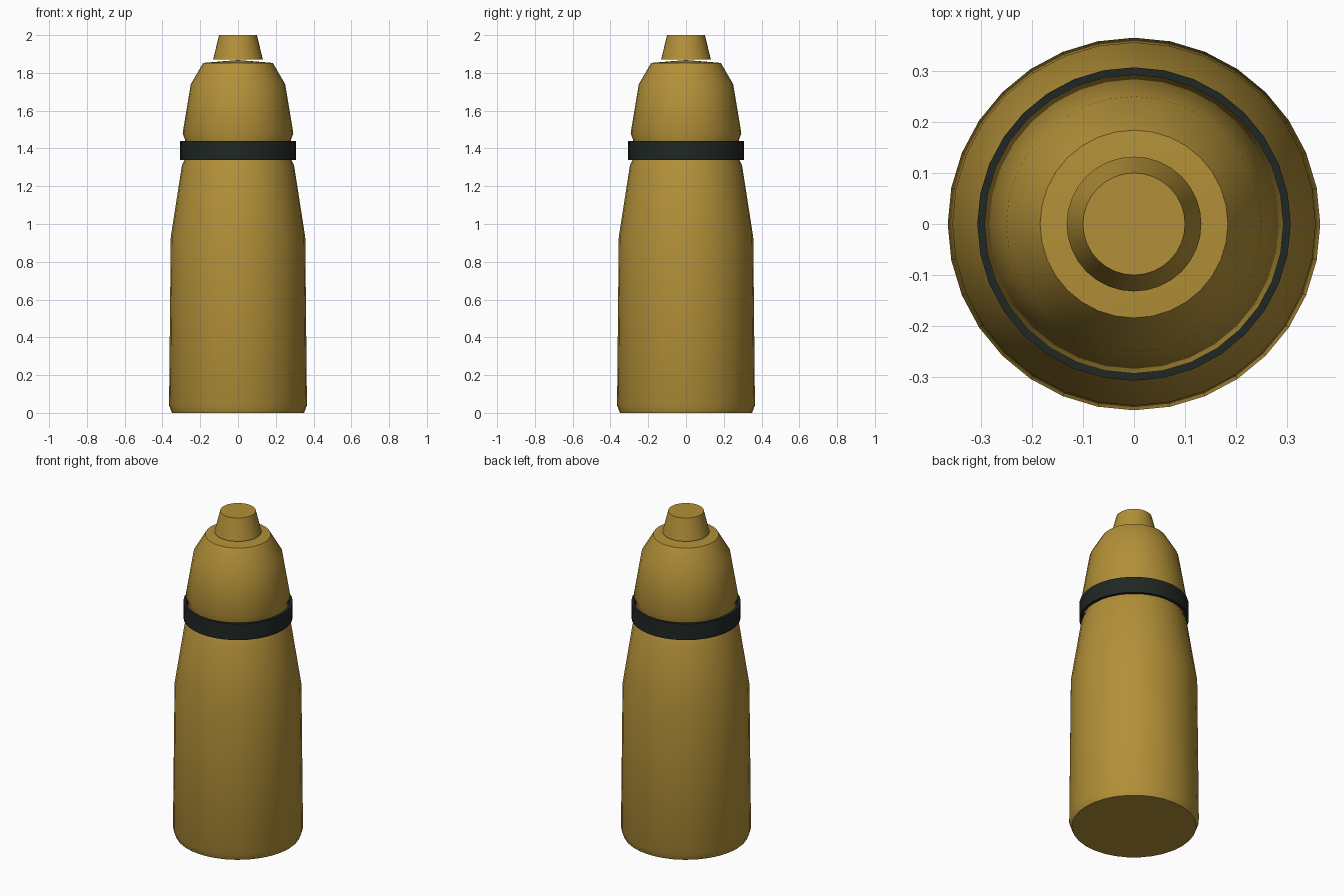
import bpy, bmesh, math

if "Cube" in bpy.data.objects:
    bpy.data.objects.remove(bpy.data.objects["Cube"])

SIDES = 32


def material(name, color):
    m = bpy.data.materials.new(name)
    m.diffuse_color = (*color, 1)
    m.use_nodes = True
    m.node_tree.nodes["Principled BSDF"].inputs["Base Color"].default_value = m.diffuse_color
    return m


def lathe(name, profile, mat, closed=False):
    """Revolve (radius, z) points around z; radius 0 becomes a pole."""
    bm = bmesh.new()
    verts = [bm.verts.new((r, 0, z)) for r, z in profile]
    pairs = list(zip(verts, verts[1:]))
    if closed:
        pairs.append((verts[-1], verts[0]))
    edges = [bm.edges.new(p) for p in pairs]
    bmesh.ops.spin(bm, geom=verts + edges, cent=(0, 0, 0), axis=(0, 0, 1),
                   angle=math.tau, steps=SIDES, use_duplicate=False)
    bmesh.ops.remove_doubles(bm, verts=bm.verts, dist=1e-4)
    bmesh.ops.recalc_face_normals(bm, faces=bm.faces)
    me = bpy.data.meshes.new(name)
    bm.to_mesh(me)
    bm.free()
    me.materials.append(mat)
    ob = bpy.data.objects.new(name, me)
    bpy.context.collection.objects.link(ob)
    bpy.ops.object.select_all(action='DESELECT')
    ob.select_set(True)
    bpy.context.view_layer.objects.active = ob
    bpy.ops.object.shade_smooth_by_angle(angle=math.radians(32))
    return ob


gold = material("ochre_plastic", (0.45, 0.28, 0.04))
dark = material("dark_rubber", (0.014, 0.02, 0.017))

# Bottle body with tapered shoulder, narrow neck and domed cap
lathe("bottle_body", [
    (0, 0), (0.35, 0), (0.365, 0.04), (0.356, 0.93), (0.297, 1.31),
    (0.285, 1.335), (0.28, 1.35), (0.28, 1.445), (0.293, 1.48),
    (0.25, 1.74), (0.184, 1.853), (0, 1.868)], gold)

# Open band around the neck
lathe("neck_band", [
    (0.29, 1.34), (0.307, 1.34), (0.307, 1.44), (0.29, 1.44)], dark, closed=True)

# Tapered spout tip sitting just above the cap
lathe("spout_tip", [(0, 1.87), (0.132, 1.87), (0.1, 2.0), (0, 2.0)], gold)
